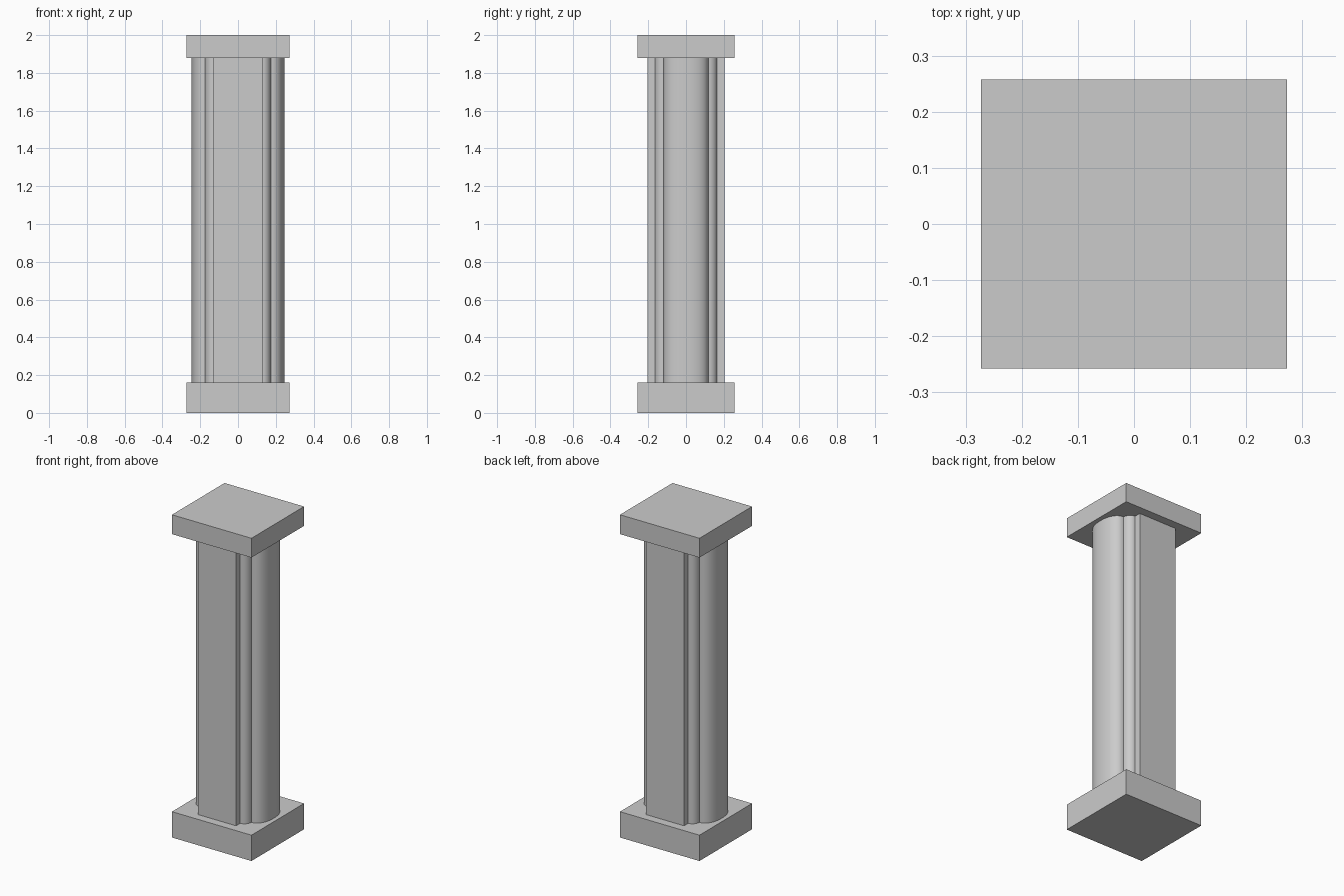
import bpy, bmesh
from math import sin, cos, pi

if "Cube" in bpy.data.objects:
    bpy.data.objects.remove(bpy.data.objects["Cube"])


def slab(name, z0, z1):
    bpy.ops.mesh.primitive_cube_add(size=1, location=(0, 0, (z0 + z1) / 2))
    o = bpy.context.object
    o.name = name
    o.scale = (0.545, 0.515, z1 - z0)
    bpy.ops.object.transform_apply(location=False, rotation=False, scale=True)


def quarter_profile():
    # front-right quarter: flat pilaster, step, corner bead, side bulge
    pts = [(0.13, -0.205), (0.13, -0.165)]
    for i in range(1, 9):
        a = i / 8 * pi / 2
        pts.append((0.13 + 0.044 * sin(a), -0.118 - 0.047 * cos(a)))
    n = 12
    for i in range(1, n + 1):
        a = i / n * pi / 2
        pts.append((0.174 + 0.072 * sin(a) ** 0.9, -0.118 * max(cos(a), 0) ** 0.9))
    return pts


def shaft(z0, z1):
    q = quarter_profile()
    right = q + [(x, -y) for x, y in reversed(q[:-1])]
    outline = right + [(-x, -y) for x, y in right]
    bm = bmesh.new()
    base = bm.faces.new([bm.verts.new((x, y, z0)) for x, y in outline])
    top = bmesh.ops.extrude_face_region(bm, geom=[base])["geom"]
    bmesh.ops.translate(bm, vec=(0, 0, z1 - z0),
                        verts=[v for v in top if isinstance(v, bmesh.types.BMVert)])
    bmesh.ops.recalc_face_normals(bm, faces=bm.faces)
    me = bpy.data.meshes.new("shaft")
    bm.to_mesh(me)
    bm.free()
    o = bpy.data.objects.new("shaft", me)
    bpy.context.collection.objects.link(o)
    bpy.ops.object.select_all(action='DESELECT')
    o.select_set(True)
    bpy.context.view_layer.objects.active = o
    bpy.ops.object.shade_smooth_by_angle(angle=pi / 6)


# Plinth, moulded shaft and capital
slab("plinth", 0, 0.16)
shaft(0.16, 1.88)
slab("capital", 1.88, 2.0)
